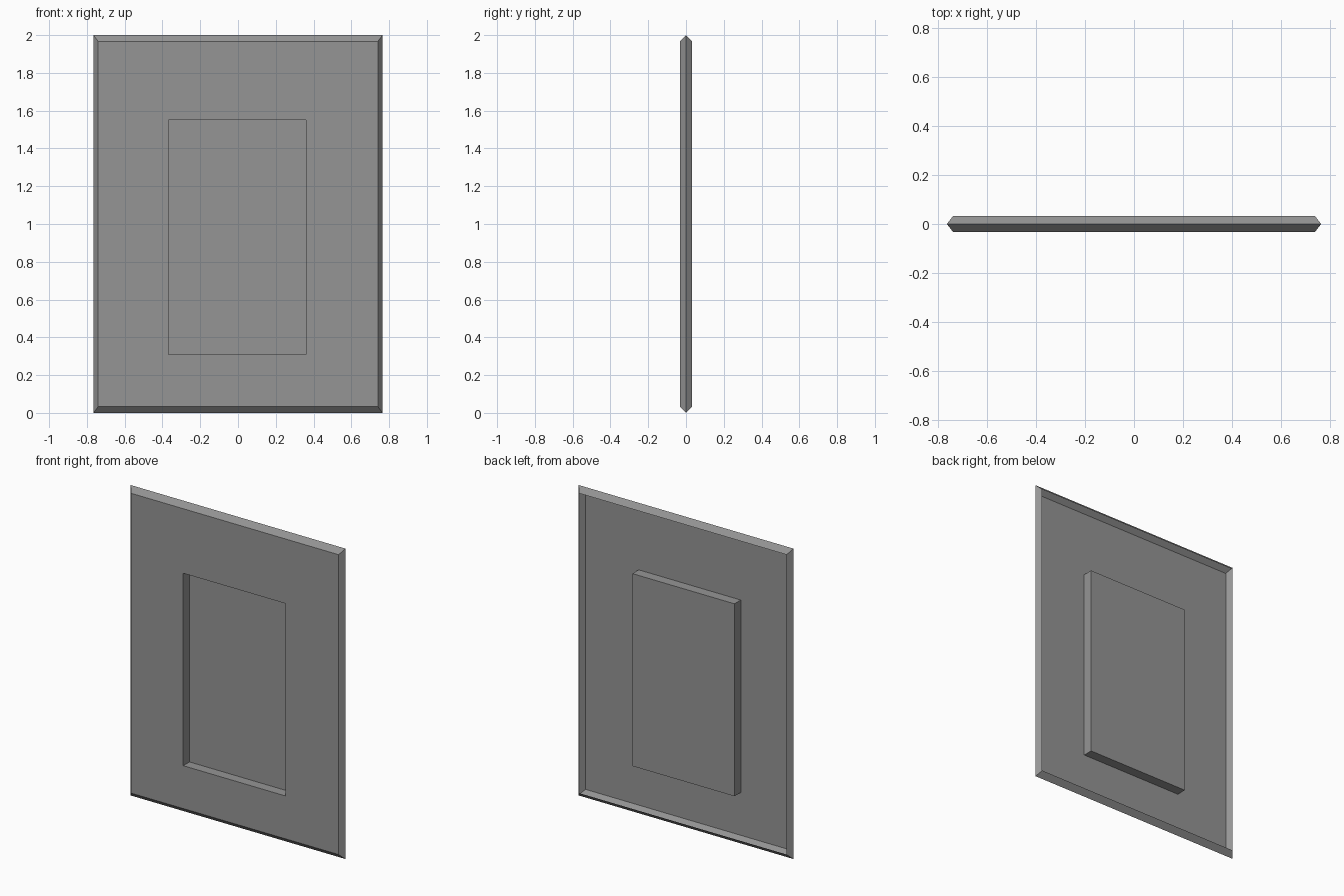
import bpy
import bmesh

cube = bpy.data.objects.get("Cube")
if cube:
    bpy.data.objects.remove(cube, do_unlink=True)

# Single grey finish
GREY = (0.30, 0.30, 0.30, 1.0)
grey = bpy.data.materials.new("plain_grey")
grey.use_nodes = True
grey.diffuse_color = GREY
grey.node_tree.nodes["Principled BSDF"].inputs["Base Color"].default_value = GREY

HALF_W, HEIGHT = 0.765, 2.0
DEPTH = 0.032           # half thickness
BEVEL_X, BEVEL_Z = 0.025, 0.034


def ring(bm, left, right, bottom, top, y):
    """Rectangle of vertices, counter-clockwise seen from the front."""
    corners = ((left, bottom), (right, bottom), (right, top), (left, top))
    return [bm.verts.new((x, y, z)) for x, z in corners]


def loft(bm, outer, inner):
    """Join two rectangles with four quads."""
    for i in range(4):
        j = (i + 1) % 4
        bm.faces.new((outer[i], outer[j], inner[j], inner[i]))


# Sheet lofted from the back lip, over the pointed rim, to the sunk panel
bm = bmesh.new()
inset = (-HALF_W + BEVEL_X, HALF_W - BEVEL_X, BEVEL_Z, HEIGHT - BEVEL_Z)
panel = (-0.368, 0.36, 0.31, 1.55)
rings = [
    ring(bm, *inset, DEPTH),
    ring(bm, -HALF_W, HALF_W, 0, HEIGHT, 0),
    ring(bm, *inset, -DEPTH),
    ring(bm, *panel, -DEPTH),
    ring(bm, *panel, DEPTH),
]
for outer, inner in zip(rings, rings[1:]):
    loft(bm, outer, inner)

# Floor of the sunk panel
bm.faces.new(rings[-1])

mesh = bpy.data.meshes.new("panelled_sheet")
bm.to_mesh(mesh)
bm.free()
mesh.materials.append(grey)
sheet = bpy.data.objects.new("panelled_sheet", mesh)
bpy.context.collection.objects.link(sheet)
